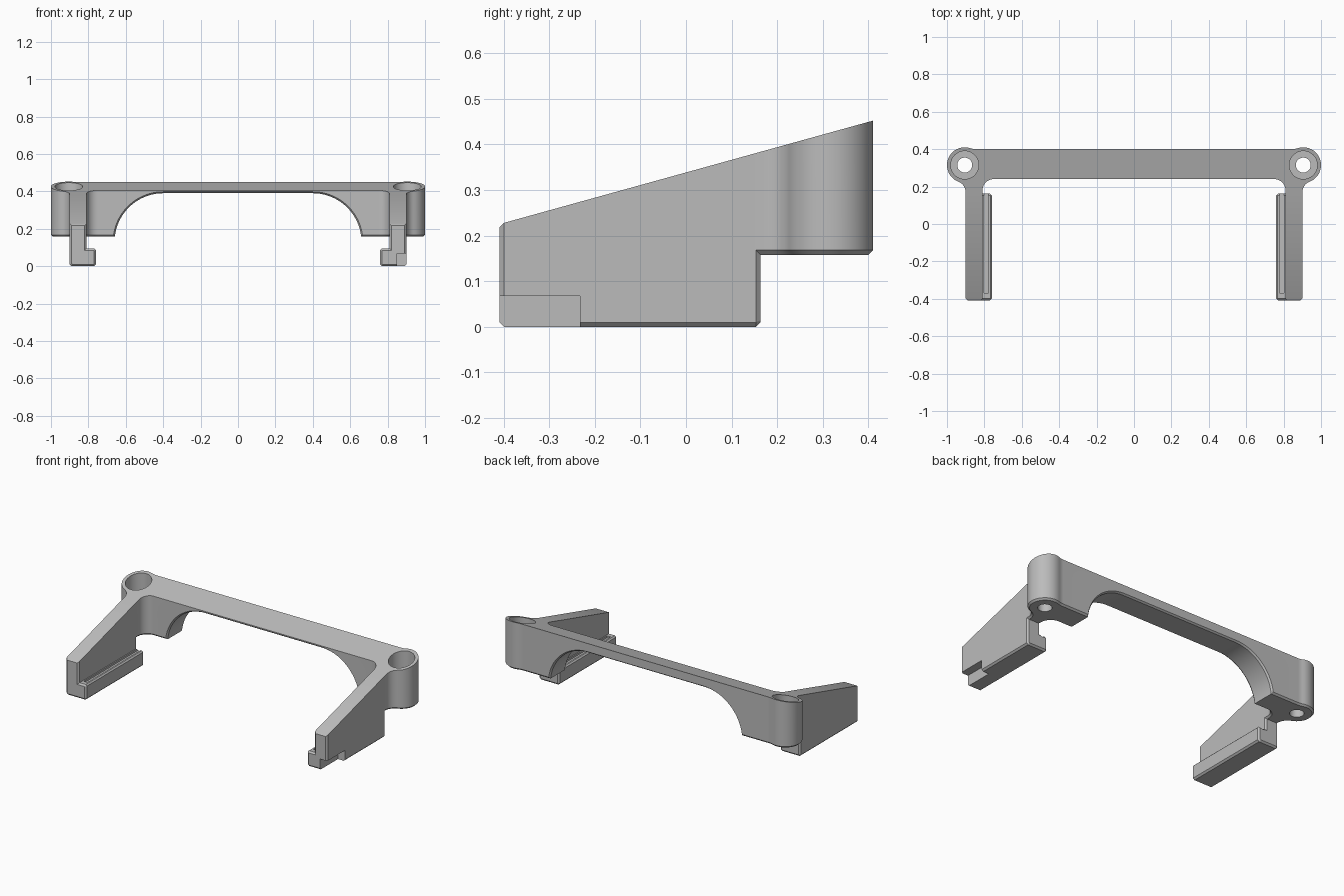
import bpy, bmesh
from math import cos, sin, radians
from mathutils import Vector

cube = bpy.data.objects.get("Cube")
if cube:
    bpy.data.objects.remove(cube)

grey = bpy.data.materials.new("plain_grey")
grey.use_nodes = True
grey.diffuse_color = (0.5, 0.5, 0.5, 1)
grey.node_tree.nodes["Principled BSDF"].inputs["Base Color"].default_value = (0.5, 0.5, 0.5, 1)

SLOPE = 0.277          # rise of the inclined top plane along y
TOP_MID = 0.3385       # its height at y = 0
CHAMFER = 0.01


def arc(cx, cy, r, a0, a1, n=12):
    steps = [radians(a0 + (a1 - a0) * i / n) for i in range(n + 1)]
    return [(cx + r * cos(a), cy + r * sin(a)) for a in steps]


def loft(rings):
    """Closed solid through rings with equal point counts."""
    bm = bmesh.new()
    vs = [[bm.verts.new(p) for p in ring] for ring in rings]
    bm.faces.new(vs[0])
    bm.faces.new(vs[-1])
    n = len(vs[0])
    for a, b in zip(vs, vs[1:]):
        for i in range(n):
            j = (i + 1) % n
            bm.faces.new((a[i], a[j], b[j], b[i]))
    bmesh.ops.recalc_face_normals(bm, faces=bm.faces[:])
    return bm


def slice_top(bm):
    """Trim everything above the inclined plane and close the cut."""
    res = bmesh.ops.bisect_plane(bm, geom=bm.verts[:] + bm.edges[:] + bm.faces[:],
                                 plane_co=(0, 0, TOP_MID), plane_no=(0, -SLOPE, 1),
                                 clear_outer=True)
    edges = [e for e in res["geom_cut"] if isinstance(e, bmesh.types.BMEdge)]
    bmesh.ops.contextual_create(bm, geom=edges)
    bmesh.ops.recalc_face_normals(bm, faces=bm.faces[:])


def chamfer_cap(bm, direction):
    """Push out a chamfered end on the cap facing the given direction."""
    bm.normal_update()
    cap = max(bm.faces, key=lambda f: (f.normal.dot(direction) > 0.99) * f.calc_area())
    bmesh.ops.inset_region(bm, faces=[cap], thickness=CHAMFER, use_even_offset=True)
    bmesh.ops.translate(bm, verts=cap.verts[:], vec=direction * CHAMFER)


def make(name, bm):
    me = bpy.data.meshes.new(name)
    bm.to_mesh(me)
    bm.free()
    me.materials.append(grey)
    ob = bpy.data.objects.new(name, me)
    bpy.context.collection.objects.link(ob)
    return ob


def box(x0, x1, y0, y1, z0, z1):
    return loft([[(x0, y0, z), (x1, y0, z), (x1, y1, z), (x0, y1, z)] for z in (z0, z1)])


def cut(ob, bm):
    cutter = make("cutter", bm)
    cutter.hide_render = True
    mod = ob.modifiers.new("cut", "BOOLEAN")
    mod.operation = "DIFFERENCE"
    mod.solver = "EXACT"
    mod.object = cutter
    bpy.context.view_layer.objects.active = ob
    bpy.ops.object.modifier_apply(modifier=mod.name)
    bpy.data.objects.remove(cutter)


def smooth(ob):
    bpy.ops.object.select_all(action="DESELECT")
    ob.select_set(True)
    bpy.context.view_layer.objects.active = ob
    bpy.ops.object.shade_smooth_by_angle(angle=radians(30))


# Bridge: plan outline with round bosses blended into beam and arms
BOSS = (0.905, 0.315)
half = arc(0.75, 0.18, 0.06, 90, 0)                  # inner corner
half += [(0.81, 0.15), (0.90, 0.15)]                 # joint with the arm
half += arc(0.96, 0.17, 0.06, 180, 111, 8)           # outer fillet
half += arc(*BOSS, 0.095, -69, 108.5, 32)[1:]        # boss
half += arc(0.843, 0.50, 0.10, -71.5, -90, 5)[1:]    # rear fillet
plan = half + [(-x, y) for x, y in reversed(half)]

bm = loft([[(x, y, z) for x, y in plan] for z in (0.158 + CHAMFER, 0.6)])
slice_top(bm)
chamfer_cap(bm, Vector((0, 0, -1)))
bridge = make("bridge", bm)


# Arched opening under the beam, chamfered at both mouths
def arch_ring(y, grow):
    r = 0.26 + grow
    right = [(0.4 + r, 0.0)] + arc(0.4, 0.13, r, 0, 90, 24)
    pts = right + [(-x, z) for x, z in reversed(right)]
    return [(x, y, z) for x, z in pts]


cut(bridge, loft([arch_ring(y, g) for y, g in
                  ((0.2, 0.008), (0.24, 0.008), (0.25, 0), (0.39, 0), (0.4, 0.008), (0.5, 0.008))]))

# Counterbored screw holes in the bosses
for side in (-1, 1):
    for r, z0 in ((0.075, 0.22), (0.04, 0.0)):
        ring = arc(side * BOSS[0], BOSS[1], r, 0, 360, 40)[:-1]
        cut(bridge, loft([[(x, y, z) for x, y in ring] for z in (z0, 0.7)]))
smooth(bridge)

# Arms: section with an inner rail, swept front to back
section = [(0.90, 0.01), (0.89, 0), (0.77, 0), (0.76, 0.01), (0.76, 0.087), (0.768, 0.095),
           (0.81, 0.095), (0.81, 0.6), (0.90, 0.6)]
for side, name in ((1, "left_arm"), (-1, "right_arm")):
    bm = loft([[(side * x, y, z) for x, z in section]
               for y in (-0.409 + CHAMFER, 0.163 - CHAMFER)])
    slice_top(bm)
    for d in (-1, 1):
        chamfer_cap(bm, Vector((0, d, 0)))
    arm = make(name, bm)
    # Shallow groove along the rail, closed at the front
    xs = sorted((side * 0.778, side * 0.803))
    cut(arm, box(*xs, -0.37, 0.3, 0.083, 0.12))
    # Locating notch in the outer front corner of one arm
    if side == 1:
        cut(arm, box(0.85, 1.0, -0.5, -0.232, -0.1, 0.068))
    smooth(arm)
